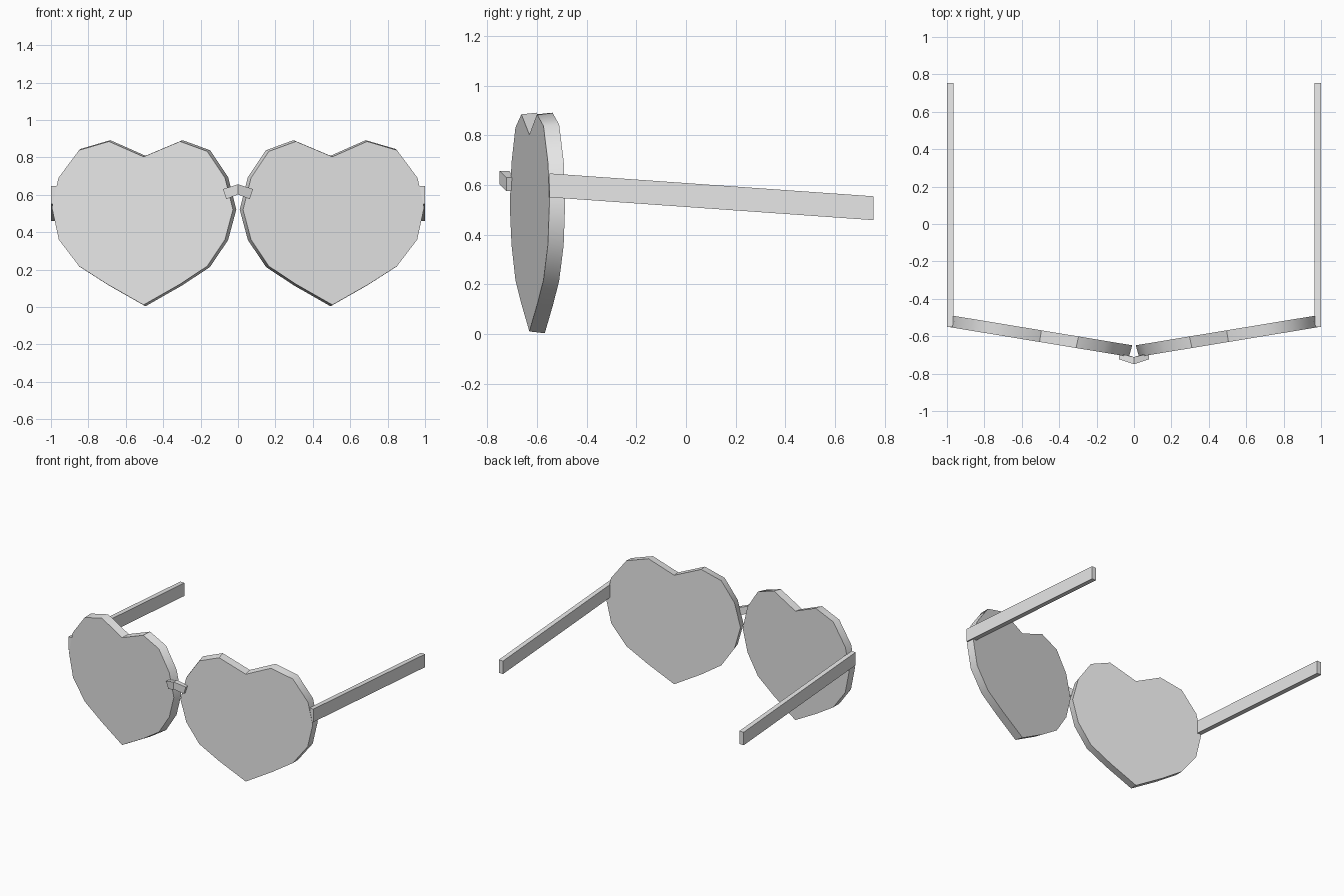
import bpy, bmesh, math
from mathutils import Vector

old = bpy.data.objects.get("Cube")
if old:
    bpy.data.objects.remove(old, do_unlink=True)

grey = bpy.data.materials.new("light grey")
grey.diffuse_color = (0.8, 0.8, 0.8, 1)
grey.use_nodes = True
grey.node_tree.nodes["Principled BSDF"].inputs["Base Color"].default_value = (0.8, 0.8, 0.8, 1)


def loft(name, sections, smooth=False):
    """Join matching closed sections with side faces and cap both ends."""
    bm = bmesh.new()
    rings = [[bm.verts.new(p) for p in s] for s in sections]
    n = len(rings[0])
    for a, b in zip(rings, rings[1:]):
        for i in range(n):
            j = (i + 1) % n
            bm.faces.new((a[i], a[j], b[j], b[i]))
    bm.faces.new(rings[0])
    bm.faces.new(rings[-1][::-1])
    bmesh.ops.recalc_face_normals(bm, faces=bm.faces)
    mesh = bpy.data.meshes.new(name)
    bm.to_mesh(mesh)
    bm.free()
    mesh.materials.append(grey)
    obj = bpy.data.objects.new(name, mesh)
    bpy.context.collection.objects.link(obj)
    if smooth:
        bpy.ops.object.select_all(action='DESELECT')
        obj.select_set(True)
        bpy.context.view_layer.objects.active = obj
        bpy.ops.object.shade_smooth_by_angle(angle=math.radians(42))
    return obj


# Heart outline of the front of one lens (x, z)
HEART = [(0.505, 0.011), (0.70, 0.122), (0.85, 0.218), (0.958, 0.36),
         (0.995, 0.53), (0.96, 0.69), (0.85, 0.838), (0.69, 0.885),
         (0.505, 0.803), (0.31, 0.885), (0.165, 0.832), (0.07, 0.69),
         (0.027, 0.52), (0.07, 0.36), (0.165, 0.218), (0.31, 0.122)]
SLOPE = 0.165            # sweep of the lens towards the temples
BACK = Vector((-SLOPE, 1, 0)).normalized() * 0.063
CENTRE = Vector((0.51, -0.714 + SLOPE * 0.51, 0.47))

for side, s in (("left", 1), ("right", -1)):
    # Heart lens, slightly wider at the back
    front = [Vector((x, -0.714 + SLOPE * x, z)) for x, z in HEART]
    back = [CENTRE + (p - CENTRE) * 1.016 + BACK for p in front]
    loft(side + "_heart_lens",
         [[(s * p.x, p.y, p.z) for p in ring] for ring in (front, back)], True)

    # Straight temple arm, sloping down to the back
    loft(side + "_temple_arm",
         [[(s * x, y, z + dz) for x, dz in
           ((0.965, 0), (1.0, 0), (1.0, 0.096), (0.965, 0.096))]
          for y, z in ((-0.55, 0.551), (0.755, 0.459))])

# Bent bridge: end, middle and end sections
bridge = []
for s in (-1, 0, 1):
    e = abs(s)
    y0, y1 = -0.75 + 0.027 * e, -0.711 + 0.018 * e
    top, bot = 0.656 - 0.026 * e, 0.602 - 0.026 * e
    bridge.append([(s * 0.08, y0, top), (s * 0.08, y1, top),
                   (s * 0.063, y1, bot), (s * 0.063, y0, bot)])
loft("nose_bridge", bridge)
